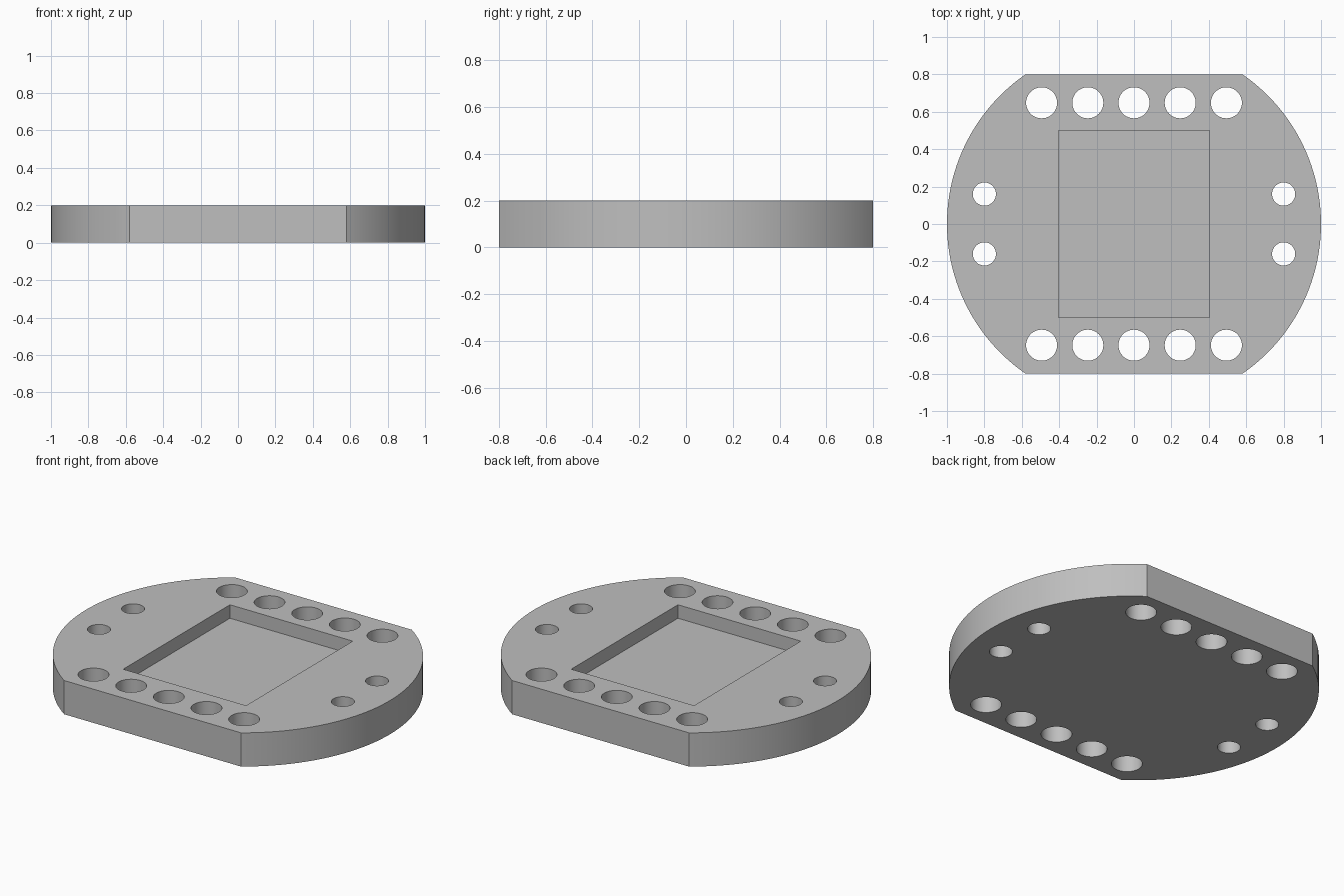
import bpy, bmesh
from math import asin, sin, cos, pi

old = bpy.data.objects.get("Cube")
if old:
    bpy.data.objects.remove(old, do_unlink=True)

HEIGHT, FLOOR = 0.2, 0.12
ARC_RADIUS, ARC_SHIFT, FLAT_Y = 0.972, 0.028, 0.8

grey = bpy.data.materials.new("light_grey")
grey.use_nodes = True
colour = (0.52, 0.52, 0.52, 1)
grey.diffuse_color = colour
grey.node_tree.nodes["Principled BSDF"].inputs["Base Color"].default_value = colour


def prism(name, outlines, z0, z1):
    """Extrude one or more closed outlines from z0 up to z1."""
    bm = bmesh.new()
    for pts in outlines:
        face = bm.faces.new([bm.verts.new((x, y, z0)) for x, y in pts])
        top = bmesh.ops.extrude_face_region(bm, geom=[face])["geom"]
        verts = [g for g in top if isinstance(g, bmesh.types.BMVert)]
        bmesh.ops.translate(bm, verts=verts, vec=(0, 0, z1 - z0))
    bmesh.ops.recalc_face_normals(bm, faces=bm.faces)
    mesh = bpy.data.meshes.new(name)
    bm.to_mesh(mesh)
    bm.free()
    obj = bpy.data.objects.new(name, mesh)
    bpy.context.collection.objects.link(obj)
    mesh.materials.append(grey)
    return obj


def circle(cx, cy, r, n=48):
    return [(cx + r * cos(2 * pi * i / n), cy + r * sin(2 * pi * i / n)) for i in range(n)]


# Plate outline: two side arcs joined by straight front and back edges
half = asin(FLAT_Y / ARC_RADIUS)
steps = 48
angles = [half * (2 * i / steps - 1) for i in range(steps + 1)]
right_arc = [(ARC_SHIFT + ARC_RADIUS * cos(a), ARC_RADIUS * sin(a)) for a in angles]
outline = right_arc + [(-x, -y) for x, y in right_arc]
plate = prism("plate", [outline], 0, HEIGHT)

# Rows of large holes at front and back, pairs of small holes at the sides
holes = [circle(0.247 * i, s * 0.648, 0.083) for i in range(-2, 3) for s in (-1, 1)]
holes += [circle(sx * 0.8, sy * 0.16, 0.062) for sx in (-1, 1) for sy in (-1, 1)]
hole_cutter = prism("hole_cutter", holes, -0.1, HEIGHT + 0.1)

# Rectangular pocket sunk into the top
pocket = [(-0.403, -0.5), (0.403, -0.5), (0.403, 0.5), (-0.403, 0.5)]
pocket_cutter = prism("pocket_cutter", [pocket], FLOOR, HEIGHT + 0.1)

bpy.context.view_layer.objects.active = plate
for cutter in (hole_cutter, pocket_cutter):
    mod = plate.modifiers.new(cutter.name, "BOOLEAN")
    mod.object = cutter
    mod.operation = "DIFFERENCE"
    mod.solver = "EXACT"
    bpy.ops.object.modifier_apply(modifier=mod.name)
    bpy.data.objects.remove(cutter, do_unlink=True)

# Smooth the curved walls, keep the edges sharp
for obj in bpy.context.selected_objects:
    obj.select_set(False)
plate.select_set(True)
bpy.ops.object.shade_smooth_by_angle(angle=pi / 6)
